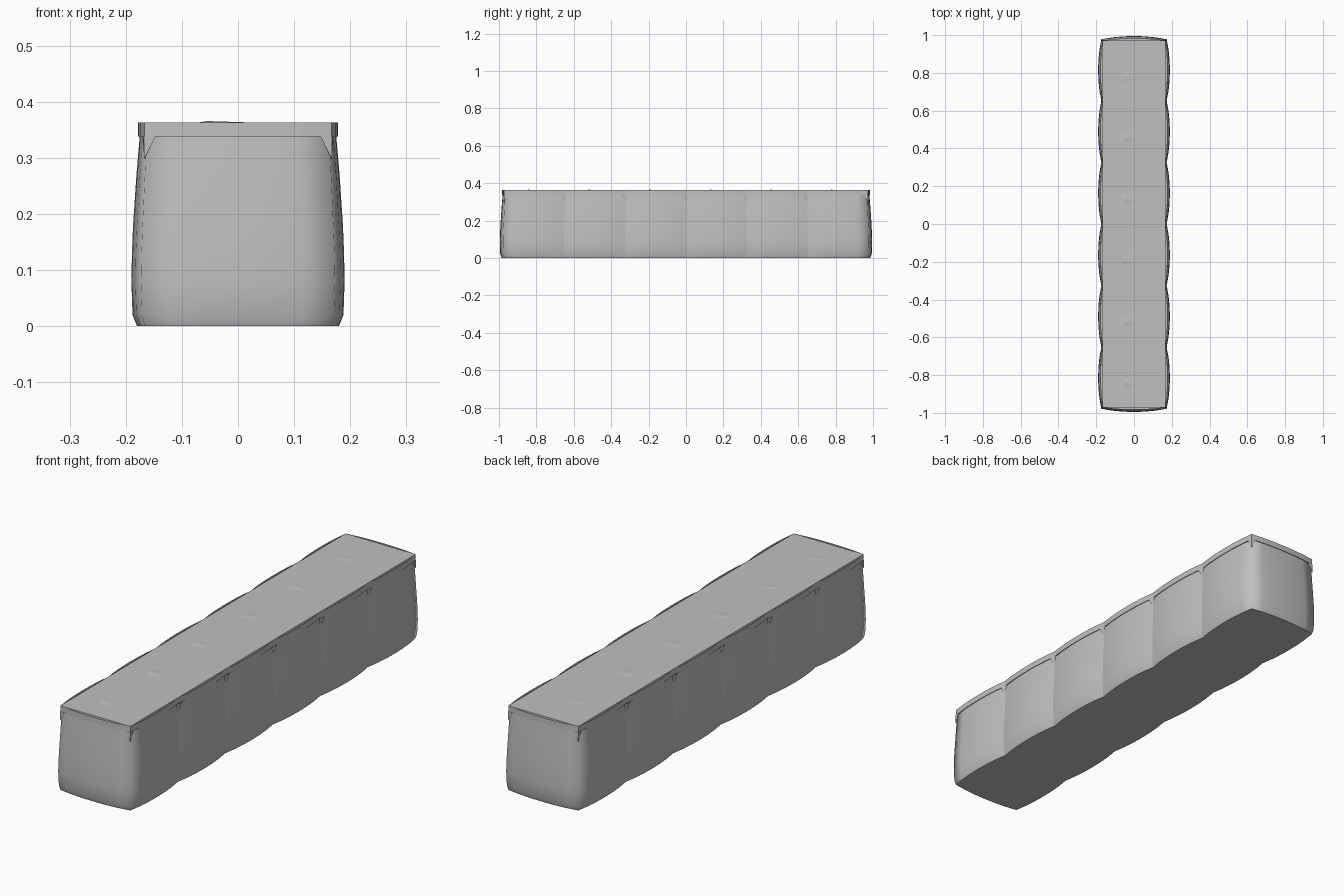
import bpy, bmesh, math

if "Cube" in bpy.data.objects:
    bpy.data.objects.remove(bpy.data.objects["Cube"])

CELLS, SEG = 6, 6
CORNER_Y = 0.805  # corner y minus corner x

mat = bpy.data.materials.new("plain grey")
mat.diffuse_color = (0.53, 0.53, 0.53, 1)
mat.use_nodes = True
mat.node_tree.nodes["Principled BSDF"].inputs["Base Color"].default_value = mat.diffuse_color


def finish(bm, name):
    me = bpy.data.meshes.new(name)
    bm.to_mesh(me)
    bm.free()
    me.materials.append(mat)
    ob = bpy.data.objects.new(name, me)
    bpy.context.collection.objects.link(ob)
    return ob


def outline(w0, w1):
    """Bulging plan outline, counter-clockwise; returns (x, y, is_seam)."""
    hy = w0 + CORNER_Y
    pts = []

    def run(a, b, n, normal):
        for i in range(n * SEG):
            f = i / (n * SEG)
            t = (i % SEG) / SEG
            d = (w1 - w0) * (1 - abs(2 * t - 1) ** 2.2)
            pts.append((a[0] + (b[0] - a[0]) * f + normal[0] * d,
                        a[1] + (b[1] - a[1]) * f + normal[1] * d,
                        i % SEG == 0 and i > 0))
    run((w0, -hy), (w0, hy), CELLS, (1, 0))
    run((w0, hy), (-w0, hy), 1, (0, 1))
    run((-w0, hy), (-w0, -hy), CELLS, (-1, 0))
    run((-w0, -hy), (w0, -hy), 1, (0, -1))
    return pts


def ring(bm, z, w0, w1):
    return [bm.verts.new((x, y, z)) for x, y, s in outline(w0, w1)]


def bridge(bm, a, b, smooth=True):
    n = len(a)
    for i in range(n):
        f = bm.faces.new((a[i], a[(i + 1) % n], b[(i + 1) % n], b[i]))
        f.smooth = smooth


# Bulging fabric walls: height, half width at seams, half width at bulge
PROFILE = [(0, .166, .180), (.02, .171, .188), (.08, .173, .190),
           (.13, .172, .189), (.18, .170, .187), (.27, .166, .181), (.34, .163, .175)]
bm = bmesh.new()
rings = [ring(bm, *p) for p in PROFILE]
for a, b in zip(rings, rings[1:]):
    bridge(bm, a, b)
seams = [s for x, y, s in outline(.16, .17)]
for a, b in zip(rings, rings[1:]):
    for i, s in enumerate(seams):
        if s:
            bm.edges.get((a[i], b[i])).smooth = False
base = ring(bm, *PROFILE[0])
bm.faces.new(base[::-1])
finish(bm, "fabric_walls")

# Folded rim band, open at the top around the fill
bm = bmesh.new()
low_out = ring(bm, .338, .167, .178)
top_out = ring(bm, .363, .167, .178)
bridge(bm, low_out, top_out, False)
bm.faces.new(ring(bm, .338, .167, .178)[::-1])
bm.faces.new(ring(bm, .339, .167, .178))
finish(bm, "rim_band")

# Flat fill on top
bm = bmesh.new()
bmesh.ops.create_cube(bm, size=1)
for v in bm.verts:
    v.co = (v.co.x * .334, v.co.y * 1.944, .351 + v.co.z * .0245)
finish(bm, "top_fill")

# Slight bumps in the fill, one per cell
bm = bmesh.new()
for i in range(CELLS):
    y = -.84 + i * .324
    p = [bm.verts.new(c) for c in ((-.07, y - .03, .363), (.02, y - .02, .363),
                                   (.02, y + .03, .363), (-.06, y + .03, .363))]
    top = bm.verts.new((-.055, y, .3655))
    for k in range(4):
        bm.faces.new((p[k], p[(k + 1) % 4], top))
finish(bm, "fill_bumps")

# Small triangular flaps hanging from the band at seams and corners
bm = bmesh.new()


def flap(centre, side_a, side_b, tip):
    c = bm.verts.new((*centre, .338))
    a = bm.verts.new((*side_a, .338))
    b = bm.verts.new((*side_b, .338))
    t = bm.verts.new((*tip, .298))
    bm.faces.new((a, t, c))
    bm.faces.new((c, t, b))


for sx in (-1, 1):
    for k in range(1, CELLS):
        y = -.972 + k * .324
        flap((sx * .168, y), (sx * .173, y - sx * .02), (sx * .173, y + sx * .02),
             (sx * .167, y))
    for sy in (-1, 1):
        s1 = (sx * .170, sy * .952)
        s2 = (sx * .147, sy * .975)
        if sx * sy > 0:
            s1, s2 = s1, s2
        else:
            s1, s2 = s2, s1
        flap((sx * .168, sy * .973), s1, s2, (sx * .167, sy * .972))
finish(bm, "corner_flaps")
